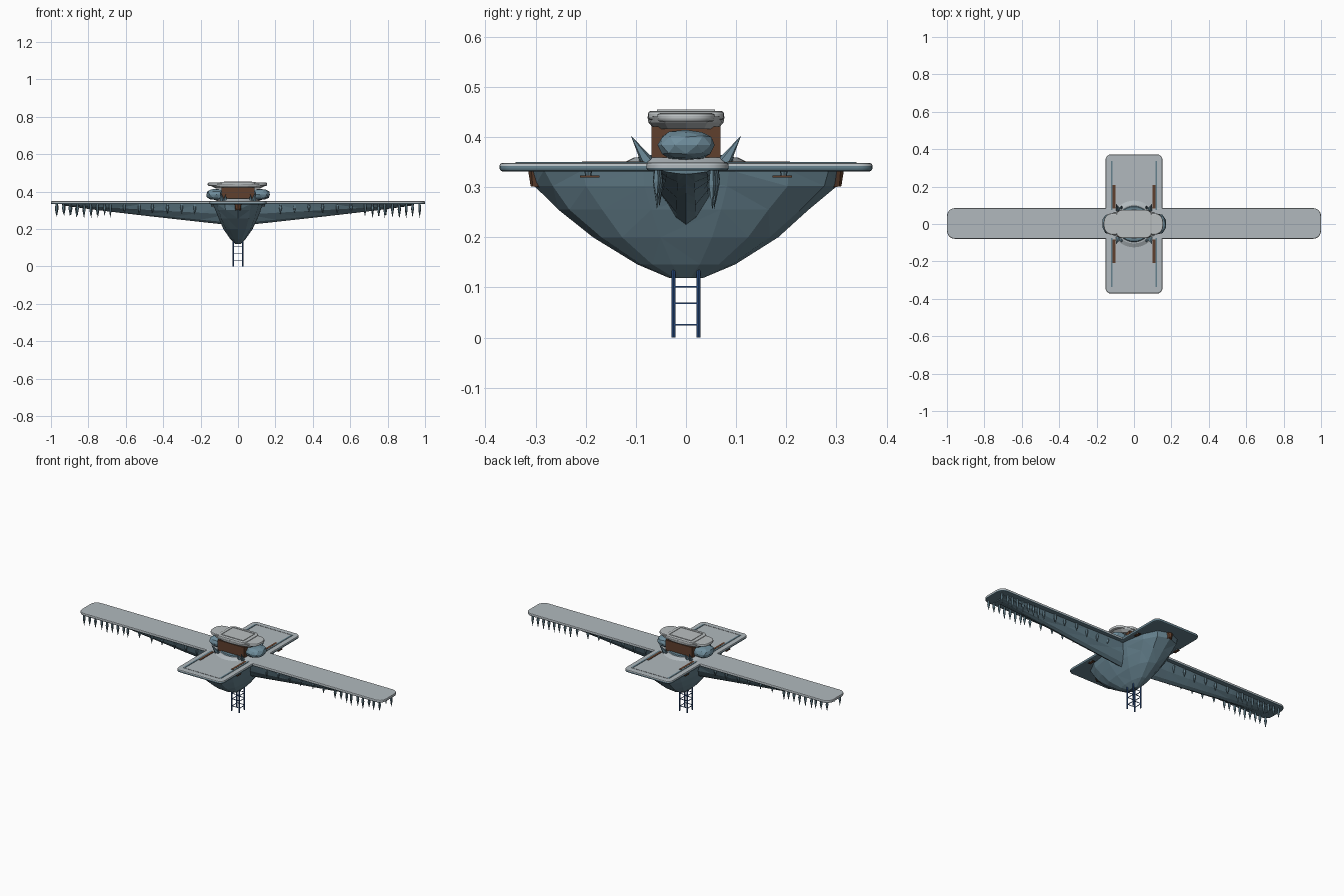
import bpy, bmesh, math, random
from mathutils import Vector

random.seed(4)
old = bpy.data.objects.get("Cube")
if old:
    bpy.data.objects.remove(old, do_unlink=True)


def material(name, r, g, b):
    m = bpy.data.materials.new(name)
    m.use_nodes = True
    m.diffuse_color = (r, g, b, 1)
    m.node_tree.nodes["Principled BSDF"].inputs["Base Color"].default_value = (r, g, b, 1)
    return m


DECK = material("deck grey", 0.44, 0.485, 0.51)
ICE = material("blue grey ice", 0.13, 0.22, 0.27)
ROOF = material("pale grey", 0.49, 0.52, 0.53)
GLASS = material("pale blue ice", 0.16, 0.27, 0.335)
BROWN = material("rust brown", 0.115, 0.05, 0.026)
NAVY = material("navy blue", 0.027, 0.085, 0.25)


def finish(name, bm, *mats, smooth=False):
    bmesh.ops.recalc_face_normals(bm, faces=bm.faces)
    me = bpy.data.meshes.new(name)
    bm.to_mesh(me)
    bm.free()
    for m in mats:
        me.materials.append(m)
    ob = bpy.data.objects.new(name, me)
    bpy.context.collection.objects.link(ob)
    if smooth:
        bpy.context.view_layer.objects.active = ob
        ob.select_set(True)
        bpy.ops.object.shade_smooth_by_angle(angle=math.radians(20))
        ob.select_set(False)
    return ob


def add_box(bm, c, s):
    verts = bmesh.ops.create_cube(bm, size=1)["verts"]
    for v in verts:
        v.co = Vector(c) + Vector([v.co[i] * s[i] for i in range(3)])


def add_cone(bm, base, tip, r1, r2=0, sides=5):
    base, tip = Vector(base), Vector(tip)
    d = tip - base
    m = d.to_track_quat("Z", "Y").to_matrix().to_4x4()
    m.translation = (base + tip) / 2
    bmesh.ops.create_cone(bm, cap_ends=True, segments=sides, radius1=r1,
                          radius2=r2, depth=d.length, matrix=m)


def box(name, c, s, mat):
    bm = bmesh.new()
    add_box(bm, c, s)
    return finish(name, bm, mat)


def slab(name, c, s, r, edge, top, base, limit):
    """Rounded plate; faces whose normal points below the limit get the base colour."""
    bm = bmesh.new()
    add_box(bm, c, s)
    up = [e for e in bm.edges if abs(e.verts[0].co.z - e.verts[1].co.z) > s[2] / 2]
    bmesh.ops.bevel(bm, geom=up, offset=r, segments=5, profile=0.5, affect="EDGES")
    rim = [e for e in bm.edges if abs(e.verts[0].co.z - e.verts[1].co.z) < 1e-5]
    bmesh.ops.bevel(bm, geom=rim, offset=edge, segments=2, profile=0.5, affect="EDGES")
    bmesh.ops.recalc_face_normals(bm, faces=bm.faces)
    for f in bm.faces:
        f.material_index = 0 if f.normal.z > limit else 1
    return finish(name, bm, top, base, smooth=True)


def loft(name, rings, mat):
    bm = bmesh.new()
    rows = [[bm.verts.new(p) for p in ring] for ring in rings]
    n = len(rows[0])
    for a, b in zip(rows, rows[1:]):
        for i in range(n):
            j = (i + 1) % n
            bm.faces.new((a[i], a[j], b[j], b[i]))
    bm.faces.new(rows[0])
    bm.faces.new(rows[-1])
    bmesh.ops.triangulate(bm, faces=bm.faces)
    return finish(name, bm, mat)


def spow(v, p):
    return math.copysign(abs(v) ** p, v)


# Crossed decks
slab("main_deck", (0, 0, 0.34), (0.305, 0.744, 0.017), 0.03, 0.006, DECK, ICE, 0.3)
slab("runway", (0, 0.003, 0.341), (2.0, 0.164, 0.0165), 0.042, 0.005, DECK, ICE, -0.2)

# Faceted hull: half width, half length, height
hull = [(0.135, 0.308, 0.334), (0.124, 0.292, 0.302), (0.106, 0.246, 0.255),
        (0.080, 0.183, 0.200), (0.042, 0.098, 0.146), (0.014, 0.034, 0.119)]
rings = []
for w, l, z in hull:
    ring = []
    for i in range(14):
        a = math.tau * i / 14 + math.tau / 28
        k = random.uniform(0.97, 1.02)
        ring.append((k * w * spow(math.cos(a), 0.75),
                     k * l * spow(math.sin(a), 0.85) * 1.02, z))
    rings.append(ring)
loft("hull", rings, ICE)

# Tapering keels beneath the runway
for side, label in ((1, "left"), (-1, "right")):
    rings = []
    for x in (0.05, 0.2, 0.35, 0.5, 0.65, 0.8, 0.94):
        d = 0.115 * (1 - x / 0.97) ** 0.9 + 0.004
        w = 0.066 - 0.01 * x
        j = random.uniform(0.92, 1.08)
        rings.append([(side * x, y * w, 0.335 - h * d) for y, h in
                      ((-1, 0), (-0.72 * j, 0.5), (-0.3, 0.88), (0, 1),
                       (0.3, 0.88), (0.72 / j, 0.5), (1, 0))])
    loft(label + "_keel", rings, ICE)

    # Icicles along both runway edges, closer together and longer at the tip
    bm = bmesh.new()
    x = 0.23
    while x < 0.995:
        for y in (-0.056, 0.056):
            px = side * (x + random.uniform(-0.004, 0.004))
            py = y + random.uniform(-0.004, 0.004)
            n = random.uniform(0.06, 0.08) if x > 0.65 else random.uniform(0.045, 0.06)
            mid = (px, py, 0.335 - n * 0.4)
            add_cone(bm, (px, py, 0.335), mid, 0.005, 0.008)
            add_cone(bm, mid, (px, py, 0.335 - n), 0.008)
        x += 0.075 if x < 0.65 else 0.036
    finish(label + "_icicles", bm, ICE)

# Deck guide lines and rusty strips
for sx in (-1, 1):
    for sy in (-1, 1):
        box("guide_line", (sx * 0.119, sy * 0.207, 0.3485), (0.010, 0.262, 0.004), ICE)
        box("rust_strip", (sx * 0.107, sy * 0.145, 0.349), (0.014, 0.125, 0.004), BROWN)
        box("side_bracket", (sx * 0.137, sy * 0.192, 0.321), (0.015, 0.038, 0.004), BROWN)
        bm = bmesh.new()
        add_cone(bm, (sx * 0.137, sy * 0.195, 0.322), (sx * 0.137, sy * 0.195, 0.333), 0.006, 0.008, 8)
        finish("bracket_knob", bm, ICE)
for sy in (-1, 1):
    box("end_line", (0, sy * 0.338, 0.3485), (0.238, 0.004, 0.003), DECK)
    bm = bmesh.new()
    add_cone(bm, (0, sy * 0.292, 0.330), (0, sy * 0.296, 0.300), 0.023, 0.014, 8)
    finish("end_hatch", bm, BROWN)

# Tower base, cabin and faceted side pods
bm = bmesh.new()
add_cone(bm, (0, 0, 0.347), (0, 0, 0.359), 0.128, 0.104, 32)
finish("tower_skirt", bm, DECK, smooth=True)
bm = bmesh.new()
add_cone(bm, (0, 0, 0.355), (0, 0, 0.364), 0.100, 0.092, 32)
finish("tower_plinth", bm, ICE, smooth=True)
box("cabin", (0, 0, 0.390), (0.176, 0.138, 0.062), BROWN)
for sx, label in ((1, "left"), (-1, "right")):
    bm = bmesh.new()
    bmesh.ops.create_icosphere(bm, subdivisions=2, radius=1)
    for v in bm.verts:
        k = random.uniform(0.95, 1.03)
        v.co = (sx * 0.115 + spow(v.co.x, 0.8) * 0.057 * k, spow(v.co.y, 0.8) * 0.057 * k,
                0.384 + spow(v.co.z, 0.8) * 0.030 * k)
    finish(label + "_pod", bm, GLASS)

# Leaning ice shards around the tower
bm = bmesh.new()
for sx in (-1, 1):
    for sy in (-1, 1):
        add_cone(bm, (sx * 0.085, sy * 0.078, 0.352), (sx * 0.097, sy * 0.110, 0.403), 0.013)
        add_cone(bm, (sx * 0.068, sy * 0.085, 0.352), (sx * 0.066, sy * 0.098, 0.386), 0.010)
finish("ice_shards", bm, GLASS)

# Layered roof with a raised frame
rings = []
for w, l, z in ((0.118, 0.064, 0.416), (0.142, 0.075, 0.429), (0.152, 0.077, 0.441)):
    rings.append([(w * math.cos(math.tau * i / 16),
                   l * spow(math.sin(math.tau * i / 16), 0.6), z) for i in range(16)])
loft("roof_underside", rings, ROOF)
slab("roof_wide", (-0.003, 0, 0.439), (0.318, 0.116, 0.017), 0.048, 0.006, ROOF, ROOF, 0)
slab("roof_centre", (0, 0, 0.443), (0.190, 0.152, 0.018), 0.032, 0.006, ROOF, ROOF, 0)
for s in (-1, 1):
    box("roof_rib", (s * 0.072, 0, 0.4525), (0.005, 0.11, 0.004), ROOF)
    box("roof_rail", (0, s * 0.055, 0.4525), (0.145, 0.005, 0.004), ROOF)

# Four-legged ladder below the hull
bm = bmesh.new()
for sx in (-1, 1):
    for sy in (-1, 1):
        add_cone(bm, (sx * 0.025, sy * 0.025, 0), (sx * 0.025, sy * 0.025, 0.14), 0.004, 0.004, 8)
finish("ladder_legs", bm, NAVY)
bm = bmesh.new()
for z in (0.026, 0.068, 0.101):
    for s in (-1, 1):
        add_box(bm, (s * 0.025, 0, z), (0.003, 0.05, 0.003))
        add_box(bm, (0, s * 0.025, z + 0.003), (0.05, 0.003, 0.003))
finish("ladder_rungs", bm, NAVY)
